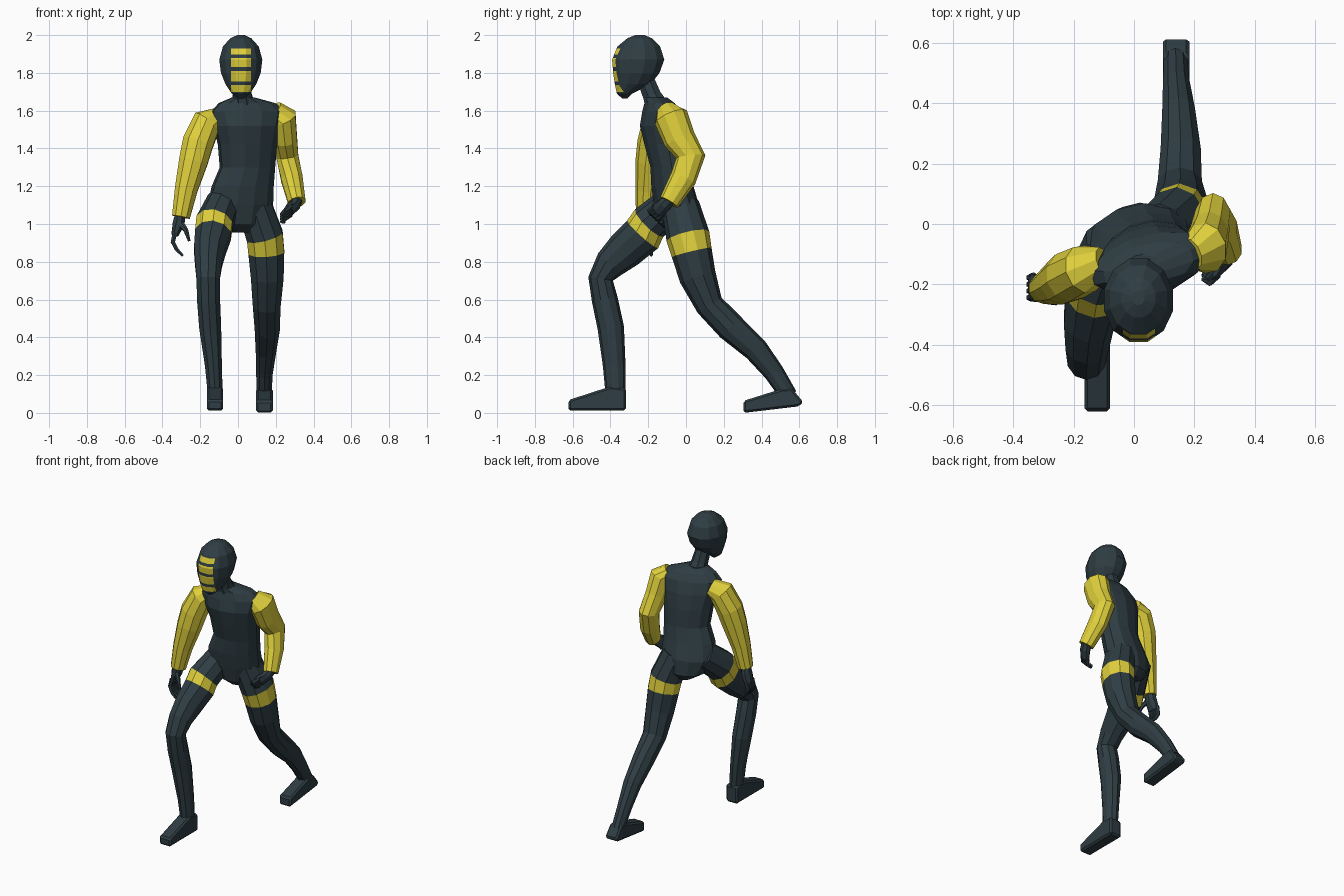
import bpy, bmesh, math
from mathutils import Vector


def material(name, rgb):
    m = bpy.data.materials.new(name)
    m.diffuse_color = (*rgb, 1)
    return m


DARK = material("dark slate", (0.028, 0.047, 0.056))
YELLOW = material("yellow", (0.74, 0.63, 0.045))


def finish(bm, name, mats):
    bmesh.ops.recalc_face_normals(bm, faces=bm.faces)
    me = bpy.data.meshes.new(name)
    bm.to_mesh(me)
    bm.free()
    for m in mats:
        me.materials.append(m)
    ob = bpy.data.objects.new(name, me)
    bpy.context.collection.objects.link(ob)
    return ob


def loft(name, rings, n=10, mats=(DARK,), band=None, yaw=0, flat=False, edit=None):
    """Tube through rings (x, y, z, side radius, depth radius); band = segment given the second colour."""
    bm = bmesh.new()
    pts = [Vector(r[:3]) for r in rings]
    side = Vector((math.cos(math.radians(yaw)), math.sin(math.radians(yaw)), 0))
    loops = []
    for i, r in enumerate(rings):
        t = (pts[min(i + 1, len(pts) - 1)] - pts[max(i - 1, 0)]).normalized()
        if flat:
            t = Vector((0, 0, 1))
        u = (side - t * side.dot(t)).normalized()
        v = t.cross(u)
        rb = r[4] if len(r) > 4 else r[3]
        loop = []
        for k in range(n):
            a = 2 * math.pi * (k + 0.5) / n
            loop.append(bm.verts.new(pts[i] + u * r[3] * math.cos(a) + v * rb * math.sin(a)))
        loops.append(loop)
    for i in range(len(loops) - 1):
        for k in range(n):
            j = (k + 1) % n
            f = bm.faces.new((loops[i][k], loops[i][j], loops[i + 1][j], loops[i + 1][k]))
            f.material_index = 1 if i == band else 0
    bm.faces.new(loops[0])
    bm.faces.new(loops[-1])
    if edit:
        edit(bm)
    return finish(bm, name, mats)


# Head with four yellow bars cut into the face
BARS = [(1.70, 1.735), (1.755, 1.81), (1.83, 1.88), (1.897, 1.93)]
MID, HALF = 0.017, 0.053


def cut_bars(bm):
    cuts = [((0, 0, z), (0, 0, 1)) for bar in BARS for z in bar]
    cuts += [((MID + s * HALF, 0, 0), (1, 0, 0)) for s in (-1, 1)]
    for co, no in cuts:
        faces = [f for f in bm.faces if f.calc_center_median().y < -0.28]
        geom = set(faces)
        for f in faces:
            geom.update(f.edges)
            geom.update(f.verts)
        bmesh.ops.bisect_plane(bm, geom=list(geom), plane_co=co, plane_no=no, dist=0.0005)
    for f in bm.faces:
        c = f.calc_center_median()
        if c.y < -0.31 and abs(c.x - MID) < HALF and any(a < c.z < b for a, b in BARS):
            f.material_index = 1


loft("head", [
    (.015, -.325, 1.665, .016, .014), (.015, -.325, 1.69, .05, .042),
    (.015, -.282, 1.74, .084, .098), (.015, -.263, 1.80, .109, .127),
    (.015, -.253, 1.87, .118, .143), (.015, -.25, 1.94, .098, .117),
    (.015, -.245, 1.983, .058, .068), (.015, -.245, 2.0, .02, .025)],
    n=12, mats=(DARK, YELLOW), flat=True, edit=cut_bars)

loft("neck", [(.03, -.15, 1.61, .07, .07), (.022, -.18, 1.68, .054, .052),
              (.015, -.22, 1.78, .046, .048)], n=8)

# Torso, turned slightly about the spine
loft("torso", [
    (.02, -.03, .955, .05, .06), (.015, -.035, 1.0, .12, .105),
    (.012, -.05, 1.1, .178, .115), (.025, -.072, 1.2, .168, .108),
    (.05, -.085, 1.3, .15, .1), (.05, -.105, 1.42, .16, .112),
    (.05, -.125, 1.52, .185, .115), (.055, -.13, 1.595, .205, .095),
    (.048, -.14, 1.64, .155, .075), (.028, -.16, 1.67, .06, .06)],
    n=12, yaw=14, flat=True)

# Legs, each with a yellow band round the upper thigh
loft("front_leg", [
    (-.075, -.06, 1.12, .09, .095), (-.125, -.195, 1.005, .102, .104),
    (-.132, -.23, .945, .1, .11), (-.15, -.325, .86, .087, .102),
    (-.156, -.4, .79, .075, .085), (-.158, -.452, .71, .065, .066),
    (-.156, -.43, .6, .064, .069), (-.147, -.398, .45, .061, .07),
    (-.13, -.38, .25, .047, .06), (-.12, -.372, .09, .041, .053)],
    mats=(DARK, YELLOW), band=1)
loft("back_leg", [
    (.085, -.03, 1.1, .095, .1), (.142, .01, .935, .102, .116),
    (.15, .03, .85, .1, .108), (.155, .062, .72, .091, .098),
    (.152, .125, .57, .077, .075), (.155, .235, .455, .07, .077),
    (.148, .37, .335, .057, .066), (.14, .465, .215, .046, .054),
    (.138, .545, .09, .041, .046)],
    mats=(DARK, YELLOW), band=1)


# Feet: side profile extruded across, edges bevelled
def foot(name, profile, x, half):
    bm = bmesh.new()
    a = [bm.verts.new((x - half, y, z)) for y, z in profile]
    b = [bm.verts.new((x + half, y, z)) for y, z in profile]
    bm.faces.new(a)
    bm.faces.new(b)
    for i in range(len(a)):
        j = (i + 1) % len(a)
        bm.faces.new((a[i], a[j], b[j], b[i]))
    bmesh.ops.recalc_face_normals(bm, faces=bm.faces)
    bmesh.ops.bevel(bm, geom=list(bm.edges), offset=0.011, segments=1, affect='EDGES')
    finish(bm, name, (DARK,))


foot("front_foot", [(-.318, .012), (-.318, .13), (-.4, .14), (-.622, .068), (-.622, .012)], -.122, .043)
foot("back_foot", [(.62, .058), (.6, .035), (.305, 0), (.305, .064), (.5, .125), (.56, .13)], .14, .044)

# Sleeves
loft("left_sleeve", [
    (-.10, -.13, 1.565, .055), (-.165, -.15, 1.535, .082), (-.212, -.172, 1.43, .086),
    (-.237, -.188, 1.33, .08), (-.275, -.205, 1.18, .063), (-.302, -.215, 1.037, .05)],
    mats=(YELLOW,))
loft("right_sleeve", [
    (.19, -.1, 1.6, .055), (.237, -.08, 1.565, .075, .092), (.25, -.035, 1.45, .066, .086),
    (.262, .025, 1.355, .061, .078), (.285, -.015, 1.24, .06, .07), (.312, -.09, 1.115, .048, .054)],
    mats=(YELLOW,))

# Left hand, hanging with bent fingers
loft("left_palm", [(-.303, -.212, 1.06, .03, .033), (-.315, -.21, 1.0, .034, .042),
                   (-.335, -.207, .94, .02, .044)], n=8)
for i in range(4):
    y = -.24 + .022 * i
    loft(f"left_finger_{i + 1}", [(-.333, y, .955, .014), (-.345, y - .004, .905, .013),
                                  (-.325, y - .008, .865, .011), (-.292, y - .01, .832, .007)], n=6)
loft("left_thumb", [(-.305, -.23, 1.005, .018), (-.275, -.255, .965, .014),
                    (-.258, -.262, .91, .008)], n=6)

# Right hand, loosely closed
loft("right_palm", [(.314, -.082, 1.135, .03, .034), (.3, -.115, 1.1, .031, .04),
                    (.272, -.15, 1.066, .022, .042)], n=8)
for i in range(4):
    s = -.03 + .02 * i
    dy, dz = .73 * s, -.68 * s
    loft(f"right_finger_{i + 1}", [(.278, -.145 + dy, 1.07 + dz, .014), (.25, -.172 + dy, 1.05 + dz, .013),
                                   (.233, -.162 + dy, 1.032 + dz, .011), (.245, -.14 + dy, 1.03 + dz, .008)], n=6)
loft("right_thumb", [(.302, -.125, 1.115, .017), (.27, -.168, 1.1, .013), (.248, -.185, 1.075, .008)], n=6)
